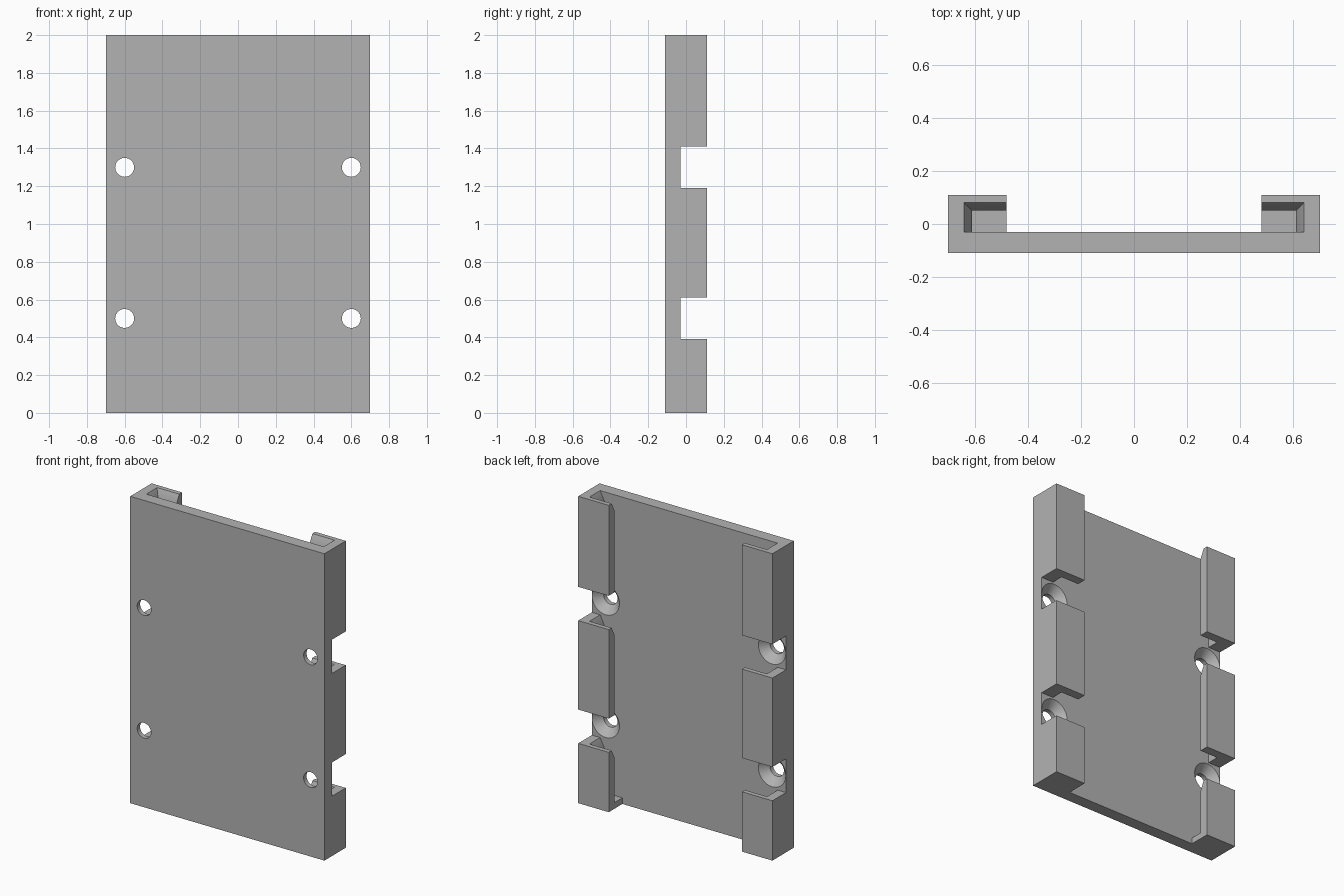
import bpy, bmesh, math
from mathutils import Matrix

if "Cube" in bpy.data.objects:
    bpy.data.objects.remove(bpy.data.objects["Cube"], do_unlink=True)

grey = bpy.data.materials.new("plain grey")
grey.use_nodes = True
colour = (0.45, 0.45, 0.45, 1)
grey.diffuse_color = colour
grey.node_tree.nodes["Principled BSDF"].inputs["Base Color"].default_value = colour

HALF_W, HALF_D, TALL = 0.70, 0.11, 2.0
FLOOR_Y = -0.03              # back surface of the plate
LIP_X, WALL_X, LIP_Y = 0.48, 0.61, 0.05
LEAD, LEAD_H = 0.03, 0.06    # tapered entry at the top of each clip
HOLE_Z = (0.5, 1.3)
GAP = 0.11                   # half height of the side notches


def new_object(name, bm):
    bmesh.ops.recalc_face_normals(bm, faces=bm.faces)
    mesh = bpy.data.meshes.new(name)
    bm.to_mesh(mesh)
    bm.free()
    obj = bpy.data.objects.new(name, mesh)
    bpy.context.collection.objects.link(obj)
    mesh.materials.append(grey)
    return obj


def loft(name, rings):
    """Skin a stack of matching closed rings and cap both ends."""
    bm = bmesh.new()
    loops = [[bm.verts.new(p) for p in ring] for ring in rings]
    n = len(loops[0])
    for low, high in zip(loops, loops[1:]):
        for i in range(n):
            j = (i + 1) % n
            bm.faces.new((low[i], low[j], high[j], high[i]))
    bm.faces.new(loops[0])
    bm.faces.new(loops[-1])
    return new_object(name, bm)


def box(name, x0, x1, y0, y1, z0, z1):
    corners = ((x0, y0), (x1, y0), (x1, y1), (x0, y1))
    return loft(name, [[(x, y, z) for x, y in corners] for z in (z0, z1)])


def clip(name, side, z0, z1):
    """Hooked rail section: side wall plus lip, thinned at the top."""
    def ring(z, t):
        x, y = WALL_X + t, LIP_Y + t
        pts = ((HALF_W, FLOOR_Y), (HALF_W, HALF_D), (LIP_X, HALF_D),
               (LIP_X, y), (x, y), (x, FLOOR_Y))
        return [(side * px, py, z) for px, py in pts]
    return loft(name, [ring(z0, 0), ring(z1 - LEAD_H, 0), ring(z1, LEAD)])


def screw_cutter(name, x, z):
    """Straight bore opening into a countersink at the back."""
    steps = ((-0.2, 0.05), (-0.08, 0.05), (FLOOR_Y, 0.099), (0.0, 0.099))
    angles = [math.tau * i / 40 for i in range(40)]
    return loft(name, [[(x + r * math.cos(a), y, z + r * math.sin(a))
                        for a in angles] for y, r in steps])


def combine(target, tool, operation):
    mod = target.modifiers.new(operation.title(), 'BOOLEAN')
    mod.operation, mod.solver, mod.object = operation, 'EXACT', tool
    bpy.context.view_layer.objects.active = target
    bpy.ops.object.modifier_apply(modifier=mod.name)
    bpy.data.objects.remove(tool, do_unlink=True)


# Back plate
plate = box("mounting_plate", -HALF_W, HALF_W, -HALF_D, FLOOR_Y, 0, TALL)

# Clips between the notches, with an end stop at the bottom of each rail
spans = ((0, HOLE_Z[0] - GAP), (HOLE_Z[0] + GAP, HOLE_Z[1] - GAP),
         (HOLE_Z[1] + GAP, TALL))
for side in (-1, 1):
    for z0, z1 in spans:
        combine(plate, clip("rail_clip", side, z0, z1), 'UNION')
    xs = sorted((side * LIP_X, side * WALL_X))
    combine(plate, box("end_stop", *xs, FLOOR_Y, LIP_Y, 0, 0.04), 'UNION')

# Countersunk screw holes
for side in (-1, 1):
    for z in HOLE_Z:
        combine(plate, screw_cutter("screw_hole", side * 0.6, z), 'DIFFERENCE')

# Merge flat neighbours and smooth only the round holes
bm = bmesh.new()
bm.from_mesh(plate.data)
bmesh.ops.remove_doubles(bm, verts=bm.verts, dist=0.0001)
bmesh.ops.dissolve_limit(bm, angle_limit=math.radians(0.5),
                         verts=bm.verts, edges=bm.edges)
bm.to_mesh(plate.data)
bm.free()
bpy.ops.object.select_all(action='DESELECT')
plate.select_set(True)
bpy.context.view_layer.objects.active = plate
bpy.ops.object.shade_smooth_by_angle(angle=math.radians(30))
